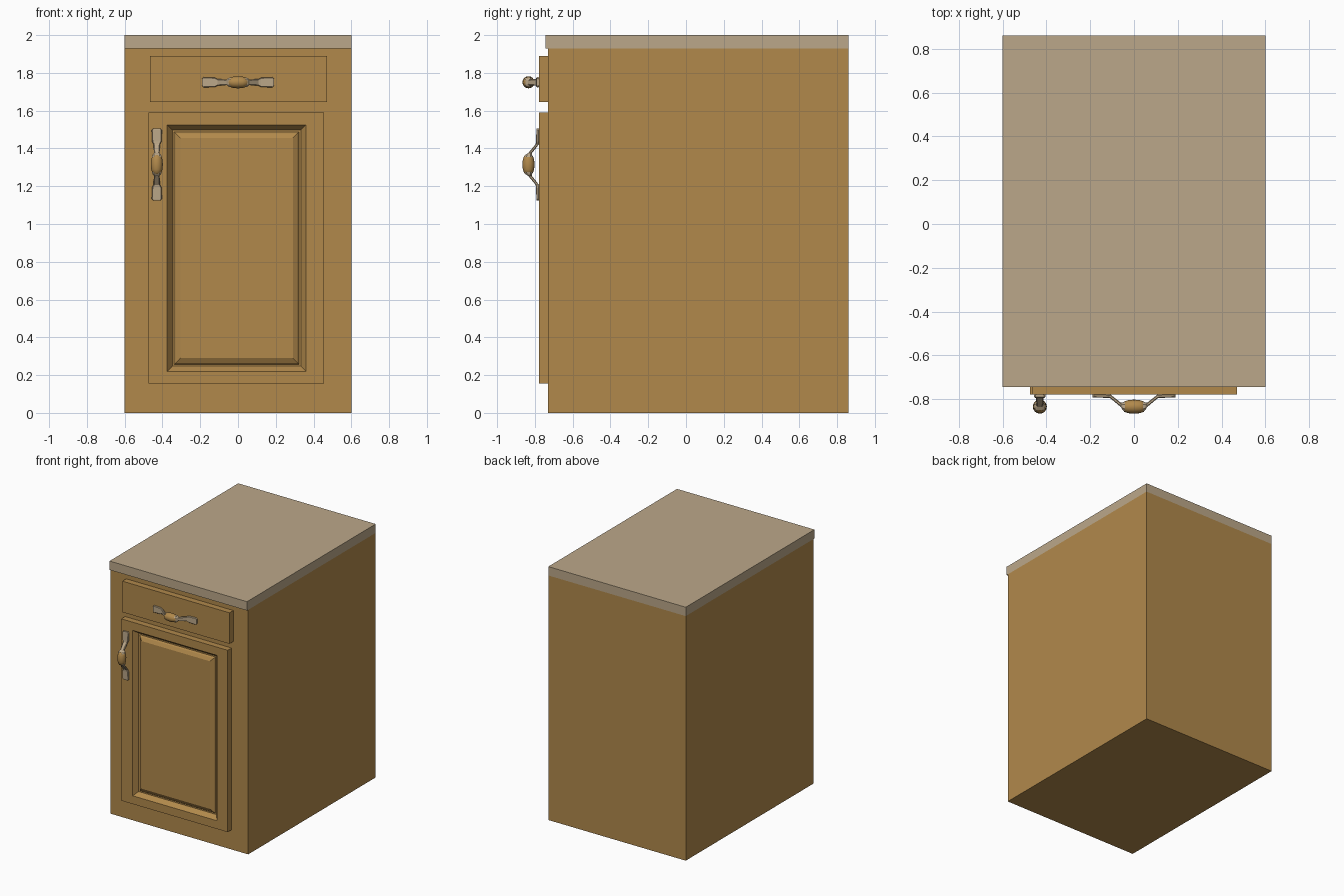
import bpy, bmesh, math
from mathutils import Matrix, Vector

if "Cube" in bpy.data.objects:
    bpy.data.objects.remove(bpy.data.objects["Cube"])


def material(name, rgb):
    m = bpy.data.materials.new(name)
    m.diffuse_color = (*rgb, 1)
    m.use_nodes = True
    m.node_tree.nodes["Principled BSDF"].inputs["Base Color"].default_value = m.diffuse_color
    return m


WOOD = material("oak wood", (0.44, 0.25, 0.071))
STONE = material("beige stone", (0.50, 0.39, 0.252))


def loft(name, rings, mat, matrix=Matrix(), smooth=False):
    """Skin a list of closed point rings and cap both ends."""
    bm = bmesh.new()
    loops = [[bm.verts.new(matrix @ Vector(p)) for p in r] for r in rings]
    for a, b in zip(loops, loops[1:]):
        for i in range(len(a)):
            j = (i + 1) % len(a)
            bm.faces.new((a[i], a[j], b[j], b[i]))
    bm.faces.new(loops[0])
    bm.faces.new(loops[-1])
    bmesh.ops.recalc_face_normals(bm, faces=bm.faces)
    for f in bm.faces:
        f.smooth = smooth and len(f.verts) == 4
    me = bpy.data.meshes.new(name)
    bm.to_mesh(me)
    bm.free()
    me.materials.append(mat)
    ob = bpy.data.objects.new(name, me)
    bpy.context.collection.objects.link(ob)
    return ob


def rect(x0, x1, z0, z1, y, inset=0.0):
    x0, x1, z0, z1 = x0 + inset, x1 - inset, z0 + inset, z1 - inset
    return [(x0, y, z0), (x1, y, z0), (x1, y, z1), (x0, y, z1)]


def box(name, x0, x1, y0, y1, z0, z1, mat):
    return loft(name, [rect(x0, x1, z0, z1, y1), rect(x0, x1, z0, z1, y0)], mat)


# Carcass, countertop and drawer front
box("cabinet_body", -0.6, 0.6, -0.73, 0.86, 0, 1.93, WOOD)
box("countertop", -0.6, 0.6, -0.745, 0.86, 1.93, 2.0, STONE)
box("drawer_front", -0.465, 0.47, -0.778, -0.73, 1.645, 1.89, WOOD)

# Door: frame, sloping groove and raised centre panel
outer = (-0.475, 0.455, 0.155, 1.59)
opening = (-0.375, 0.36, 0.22, 1.525)
loft("door", [
    rect(*outer, -0.73), rect(*outer, -0.778), rect(*opening, -0.778),
    rect(*opening, -0.742, 0.027), rect(*opening, -0.742, 0.037),
    rect(*opening, -0.752, 0.045), rect(*opening, -0.766, 0.07),
], WOOD)


def section(s, y, half_w, half_t):
    """Chamfered rectangle across the handle at distance s from its middle."""
    c = min(half_w, half_t) * 0.5
    w, t = half_w, half_t
    return [(s, y + a, b) for a, b in (
        (-t, -w + c), (-t, w - c), (-t + c, w), (t - c, w),
        (t, w - c), (t, -w + c), (t - c, -w), (-t + c, -w))]


def handle(name, matrix):
    # Stone-coloured arms: foot plate, slanted neck, collar
    arm = [(0.190, -0.007, 0.020, 0.006), (0.183, -0.007, 0.027, 0.007),
           (0.122, -0.008, 0.025, 0.008), (0.108, -0.009, 0.018, 0.009),
           (0.060, -0.048, 0.015, 0.010), (0.052, -0.054, 0.022, 0.017),
           (0.040, -0.056, 0.026, 0.021)]
    for side, label in ((-1, "left"), (1, "right")):
        loft(f"{name}_{label}_arm",
             [section(side * s, *rest) for s, *rest in arm], STONE, matrix)
    # Wooden barrel grip
    profile = [(-0.05, 0.017), (-0.044, 0.024), (-0.025, 0.030), (0, 0.032),
               (0.025, 0.030), (0.044, 0.024), (0.05, 0.017)]
    n = 16
    rings = [[(x, -0.056 + r * math.cos(k * math.tau / n),
               r * math.sin(k * math.tau / n)) for k in range(n)]
             for x, r in profile]
    loft(f"{name}_grip", rings, WOOD, matrix, smooth=True)


# Horizontal drawer handle and vertical door handle
handle("drawer_handle", Matrix.Translation((0, -0.778, 1.75)))
handle("door_handle", Matrix.Translation((-0.43, -0.778, 1.315))
       @ Matrix.Rotation(math.pi / 2, 4, 'Y'))
